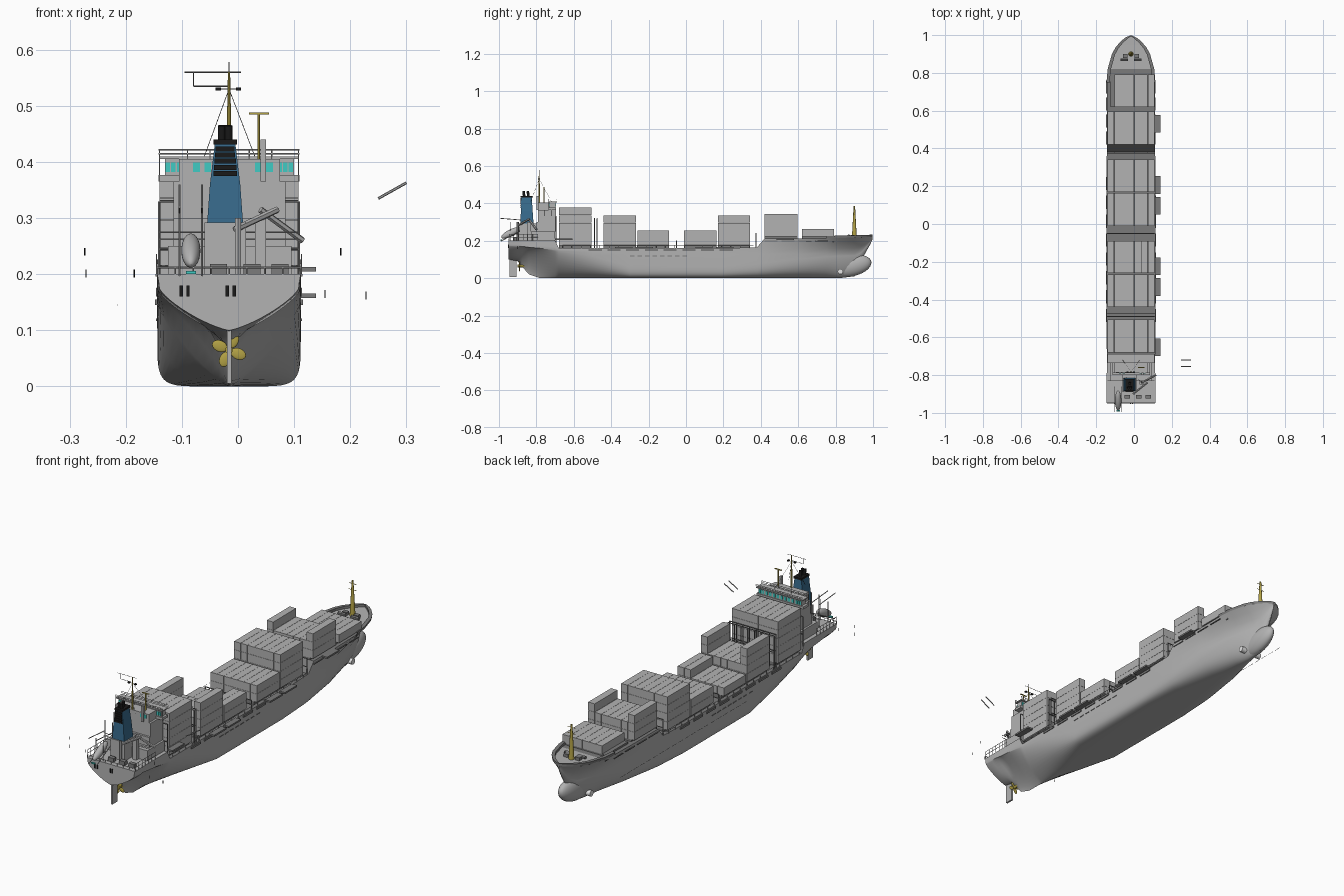
import bpy, bmesh, math
from mathutils import Vector, Matrix

if "Cube" in bpy.data.objects:
    bpy.data.objects.remove(bpy.data.objects["Cube"])

CX = -0.016   # ship centreline


def material(name, rgb):
    m = bpy.data.materials.new(name)
    m.use_nodes = True
    m.diffuse_color = (*rgb, 1)
    m.node_tree.nodes["Principled BSDF"].inputs["Base Color"].default_value = (*rgb, 1)
    return m


GREY = material("light grey", (.45, .45, .45))
DARK = material("dark grey", (.2, .2, .2))
BLACK = material("black", (.01, .01, .01))
BLUE = material("funnel blue", (.04, .15, .27))
YELLOW = material("mast yellow", (.45, .36, .06))
TEAL = material("window teal", (.05, .6, .55))
WHITE = material("white", (.8, .8, .8))


def finish(bm, name, *mats, smooth=False):
    bmesh.ops.recalc_face_normals(bm, faces=bm.faces)
    me = bpy.data.meshes.new(name)
    bm.to_mesh(me)
    bm.free()
    ob = bpy.data.objects.new(name, me)
    bpy.context.collection.objects.link(ob)
    for m in mats:
        me.materials.append(m)
    if smooth:
        bpy.context.view_layer.objects.active = ob
        ob.select_set(True)
        bpy.ops.object.shade_smooth_by_angle(angle=math.radians(35))
        ob.select_set(False)
    return ob


def part(name, mat, boxes=(), rods=(), r=.002, r2=None, sides=6):
    """Boxes are (x0, x1, y0, y1, z0, z1); rods are point pairs."""
    bm = bmesh.new()
    for x0, x1, y0, y1, z0, z1 in boxes:
        mid = Vector((x0 + x1, y0 + y1, z0 + z1)) / 2
        bmesh.ops.create_cube(bm, size=1, matrix=Matrix.Translation(mid)
                              @ Matrix.Diagonal((x1 - x0, y1 - y0, z1 - z0, 1)))
    for p, q in rods:
        p, q = Vector(p), Vector(q)
        turn = (q - p).to_track_quat('Z', 'Y').to_matrix().to_4x4()
        bmesh.ops.create_cone(bm, segments=sides, radius1=r, radius2=r if r2 is None else r2,
                              depth=(q - p).length, cap_ends=True,
                              matrix=Matrix.Translation((p + q) / 2) @ turn)
    return finish(bm, name, mat, smooth=sides > 8)


def ball(name, mat, centre, radii, tilt=0):
    bm = bmesh.new()
    bmesh.ops.create_uvsphere(bm, u_segments=32, v_segments=20, radius=1,
                              matrix=Matrix.Translation(centre) @ Matrix.Rotation(tilt, 4, 'X')
                              @ Matrix.Diagonal((*radii, 1)))
    return finish(bm, name, mat, smooth=True)


# Hull lofted from stations: y, bilge half beam, keel z, shoulder z, fullness, deck half beam, deck z
stations = [
    (-.95, .124, .10, .175, 1.3, .128, .20), (-.9, .126, .09, .17, 1.25, .128, .20),
    (-.875, .127, .06, .17, .8, .128, .20), (-.84, .127, .02, .165, .7, .128, .20),
    (-.78, .128, 0, .16, .85, .128, .20), (-.7, .128, 0, .15, 1.2, .128, .20),
    (-.68, .128, 0, .15, 1.3, .128, .16), (-.5, .128, 0, .14, 2.4, .128, .16),
    (-.3, .128, 0, .13, 7, .128, .16), (.2, .128, 0, .13, 7, .128, .16),
    (.38, .126, 0, .13, 5, .128, .165), (.42, .125, 0, .13, 4.4, .128, .212),
    (.6, .112, 0, .13, 2.8, .128, .212), (.75, .08, 0, .13, 2, .127, .214),
    (.82, .06, 0, .13, 1.8, .121, .215), (.9, .032, .01, .13, 1.7, .099, .217),
    (.935, .018, .09, .14, 1.5, .08, .218), (.965, .014, .145, .17, 1.5, .055, .219),
    (.985, .008, .18, .195, 1.5, .032, .22), (.998, .002, .21, .212, 1.5, .006, .221)]
bm = bmesh.new()
rings = []
N = 14
for y, b, zk, zs, n, bd, zd in stations:
    half = [(b * math.sin(i / N * math.pi / 2) ** (2 / n),
             zk + (zs - zk) * (1 - max(0, math.cos(i / N * math.pi / 2)) ** (2 / n)))
            for i in range(N + 1)]
    half += [(b + (bd - b) * t ** 1.4, zs + (zd - zs) * t) for t in (.35, .7, 1)]
    loop = [(-x, z) for x, z in half[:0:-1]] + half
    rings.append([bm.verts.new((CX + x, y, z)) for x, z in loop])
for a, b in zip(rings, rings[1:]):
    for i in range(len(a) - 1):
        bm.faces.new((a[i], a[i + 1], b[i + 1], b[i]))
    deck = bm.faces.new((a[-1], a[0], b[0], b[-1]))
    mid = (a[0].co.y + b[0].co.y) / 2
    deck.material_index = 1 if -.7 < mid < .82 else 0
bm.faces.new(rings[0])
bm.faces.new(rings[-1])
finish(bm, "hull", GREY, DARK, smooth=True)
ball("bulbous_bow", GREY, (CX, .885, .066), (.036, .108, .056), .22)
for s in (-1, 1):
    part(f"thruster_tunnel_{s}", WHITE, rods=[((CX + s * .03, .825, .035), (CX + s * .056, .825, .035))],
         r=.014, sides=20)

# Bow bulwark following the deck edge
bm = bmesh.new()
prev = None
edge = [(s[5], s[0], s[6]) for s in stations if s[0] >= .75]
for hx, y, z in [(-a, b, c) for a, b, c in edge] + edge[::-1]:
    k = max(0, abs(hx) - .014) / abs(hx)
    cur = [bm.verts.new(p) for p in ((CX + hx, y, z), (CX + hx * 1.02, y, z + .012),
                                     (CX + hx * k, y - .004, z + .012), (CX + hx * k, y - .004, z))]
    if prev:
        for i in range(3):
            bm.faces.new((prev[i], prev[i + 1], cur[i + 1], cur[i]))
    prev = cur
finish(bm, "bow_bulwark", DARK)

# Rudder, propeller
part("rudder", GREY, [(CX - .004, CX + .004, -.945, -.905, .005, .11)])
part("propeller_hub", YELLOW, rods=[((CX, -.9, .065), (CX, -.86, .065))], r=.007, sides=12)
for k in range(4):
    a = k * math.pi / 2 + .4
    blade = ball(f"propeller_blade_{k}", YELLOW, (0, 0, .018), (.01, .003, .014))
    blade.rotation_euler = (0, a, 0)
    blade.location = (CX, -.89, .065)

# Hatch coamings and container bays: y0, y1, base z, layers for each column
bays = [(-.68, -.505, .175, [5] * 7), (-.44, -.268, .175, [4, 2, 2, 2, 2, 2, 4]),
        (-.26, -.09, .175, [1, 1, 1, 1, 1, 2, 2]), (-.01, .163, .175, [2] * 7),
        (.17, .342, .175, [4] * 7), (.42, .595, .222, [3, 2, 2, 2, 2, 2, 3]),
        (.62, .792, .222, [0, 1, 1, 1, 1, 1, 1])]
W, H = .0355, .0405
for k, (y0, y1, z0, cols) in enumerate(bays):
    part(f"hatch_coaming_{k}", DARK, [(CX - .108, CX + .108, y0, y1, z0 - .03, z0)])
    boxes = []
    for c, layers in enumerate(cols):
        x = CX + (c - 3.5) * W
        boxes += [(x + .0005, x + W - .0005, y0, y1, z0 + l * H, z0 + (l + 1) * H - .0008)
                  for l in range(layers)]
    part(f"container_bay_{k}", GREY, boxes)

# Lashing frames between bays
for y, top in ((-.475, .32), (-.49, .32), (-.695, .33), (.375, .24), (-.05, .2)):
    xs = [CX + (i - 3.5) * W for i in range(8)]
    rods = [((x, y, .16), (x, y, top)) for x in xs]
    rods += [((xs[0], y, z), (xs[-1], y, z)) for z in (top, (top + .16) / 2)]
    part(f"lashing_frame_{y}", DARK, rods=rods, r=.0025)

# Side platforms and walkway fittings along the hull
part("side_platforms", DARK, [(.11, .139, y, y + .093, z, z + .008) for y, z in
     ((.485, .205), (.16, .158), (.05, .158), (-.27, .158), (-.38, .158), (-.7, .205))])
for s in (-1, 1):
    x = CX + s * .129
    part(f"side_fittings_{s}", DARK,
         [(x - .003, x + .003, -.52 + i * .1, -.45 + i * .1, .145, .155) for i in range(8)]
         + [(x - .002, x + .002, .42 + i * .09, .49 + i * .09, .196, .2) for i in range(4)]
         + [(x - .001, x + .001, -.3 + i * .04, -.275 + i * .04, .117, .121) for i in range(8)])
    part(f"main_deck_rail_{s}", GREY, rods=[((x, -.66 + i * .05, .16), (x, -.66 + i * .05, .175))
         for i in range(21)] + [((x, -.66, .175), (x, .36, .175))], r=.0012)
    # Stern rails
    part(f"stern_rail_{s}", GREY, rods=[((x, -.945 + i * .025, .2), (x, -.945 + i * .025, .235))
         for i in range(7)] + [((x, -.945, z), (x, -.79, z)) for z in (.218, .235)], r=.0012)
part("transom_rail", GREY, rods=[((CX - .128 + i * .032, -.947, .2), (CX - .128 + i * .032, -.947, .212))
     for i in range(9)] + [((CX - .128, -.947, .212), (CX + .128, -.947, .212))], r=.0015)
part("transom_fairleads", BLACK, [(x + d, x + d + .006, -.953, -.948, .16, .18)
     for x in (-.104, -.022) for d in (0, .012)])

# Accommodation block and bridge
part("deckhouse", GREY, [(-.125, .095, -.83, -.7, .2, .25), (-.115, .085, -.8, -.695, .25, .3),
                         (-.115, .085, -.79, -.695, .3, .365), (-.06, .014, -.89, -.8, .2, .292)])
part("bridge", GREY, [(-.105, .075, -.79, -.7, .365, .405), (-.142, .11, -.735, -.695, .365, .377),
                      (-.13, .1, -.73, -.698, .377, .405), (-.14, .108, -.735, -.69, .405, .41)])
part("bridge_windows", TEAL, [(x, x + .008, y, y + .003, .382, .399)
     for i in range(3) for x in (-.129 + i * .01, .07 + i * .01) for y in (-.7325, -.699)]
     + [(x, x + .012, -.699, -.696, .382, .399) for x in [-.09 + i * .02 for i in range(8)]]
     + [(x, x + .012, -.7925, -.789, .382, .399) for x in (-.08, -.06, .03, .05)])
part("bridge_rails", GREY, rods=[((-.142, y, z), (.11, y, z)) for y in (-.735, -.69) for z in (.415, .422)]
     + [((x, -.735, .365), (x, -.735, .422)) for x in (-.14, -.09, -.05, .02, .06, .108)]
     + [((-.14, -.83, z), (.108, -.83, z)) for z in (.262, .275)], r=.0013)

# Funnel with louvred aft face, cap and exhaust pipes
bm = bmesh.new()
levels = [[bm.verts.new((-.023 + sx * w, y, z)) for sx, y in ((-1, ya), (1, ya), (1, yf), (-1, yf))]
          for w, ya, yf, z in ((.032, -.885, -.815, .29), (.027, -.883, -.82, .36), (.018, -.88, -.825, .435))]
for a, b in zip(levels, levels[1:]):
    for i in range(4):
        bm.faces.new((a[i], a[(i + 1) % 4], b[(i + 1) % 4], b[i]))
bm.faces.new(levels[-1])
finish(bm, "funnel", BLUE)
part("funnel_louvres", BLACK, [(-.023 - w, -.023 + w, -.886, -.88, z, z + .009)
     for w, z in [(.021 - i * .001, .375 + i * .011) for i in range(5)]])
part("funnel_cap", BLACK, [(-.044, -.002, -.884, -.82, .431, .44)])
part("exhaust_pipes", BLACK, rods=[((x, y, .435), (x, y - .004, .465)) for x, y in
     ((-.029, -.865), (-.017, -.865), (-.023, -.842))], r=.007, sides=12)

# Radar mast, second mast and forward mast
part("radar_mast", YELLOW, rods=[((-.016, -.785, .405), (-.016, -.785, .56))], r=.005, r2=.002, sides=8)
part("mast_yards", DARK, rods=[((-.095, -.785, .56), (.005, -.785, .56)), ((-.079, -.785, .535), (-.016, -.785, .535)),
     ((-.079, -.785, .56), (-.079, -.785, .535)), ((-.016, -.785, .56), (-.016, -.785, .578)),
     ((-.04, -.785, .53), (.005, -.785, .53))], r=.001)
part("radar_scanners", BLACK, [(-.04, -.03, -.79, -.78, .527, .533), (-.004, .005, -.79, -.78, .527, .533)])
part("signal_mast", YELLOW, [(.02, .055, -.763, -.757, .485, .488)], [((.037, -.76, .405), (.037, -.76, .488))], r=.003)
part("mast_stays", DARK, rods=[((-.016, -.785, .53), (x, y, .41)) for x in (-.06, .03) for y in (-.83, -.72)], r=.0006)
part("forward_mast", YELLOW, rods=[((CX, .9, .215), (CX, .9, .385))], r=.013, r2=.004, sides=12)
part("forward_mast_yards", YELLOW, rods=[((CX - .02, .9, z), (CX + .02, .9, z)) for z in (.34, .37)], r=.0015)

# Foredeck windlasses
part("windlasses", DARK, [(CX + s * .03 - .012, CX + s * .03 + .012, .88, .9, .217, .232) for s in (-1, 1)],
     [((CX + s * .015, .87, .226), (CX + s * .055, .87, .226)) for s in (-1, 1)], r=.008)

# Free-fall lifeboat on its ramp
ball("lifeboat", GREY, (-.084, -.935, .242), (.017, .058, .019), .45)
part("lifeboat_hatch", TEAL, [(-.093, -.075, -.992, -.985, .2, .206)])
part("lifeboat_ramp", GREY, rods=[((x, -.99, .198), (x, -.86, .265)) for x in (-.104, -.064)]
     + [((x, y, .2), (x, y, z)) for x in (-.104, -.064) for y, z in ((-.94, .3), (-.87, .36))]
     + [((x, -.995, .32), (x, -.87, .31)) for x in (-.104, -.064)], r=.002)

# Stores crane and stern deck gear
part("stores_crane", GREY, [(.03, .05, -.85, -.83, .2, .3)], [((.04, -.84, .315), (.115, -.8, .26)),
     ((-.005, -.9, .28), (.07, -.84, .315)), ((0, -.9, .2), (0, -.9, .3))], r=.006)
part("bridge_locker", GREY, [(.04, .05, -.8, -.785, .365, .44)])
part("stern_winches", DARK, [(x, x + .03, -.925, -.905, .2, .218) for x in (-.05, .01, .06)])

# Detached gangway bars, boom line and small marker posts
part("gangway_bars", GREY, rods=[((.25, y, .335), (.3, y, .363)) for y in (-.72, -.755)], r=.0025)
part("boom_line", DARK, rods=[((-.215, -.16 + i * .049, .145), (-.215, -.125 + i * .049, .145))
     for i in range(20)], r=.0008)
part("marker_posts", BLACK, rods=[((x, -.9, z), (x, -.9, z + .014)) for x, z in
     ((-.273, .233), (-.271, .194), (-.185, .194), (.155, .158), (.183, .233), (.228, .155))], r=.0012)
